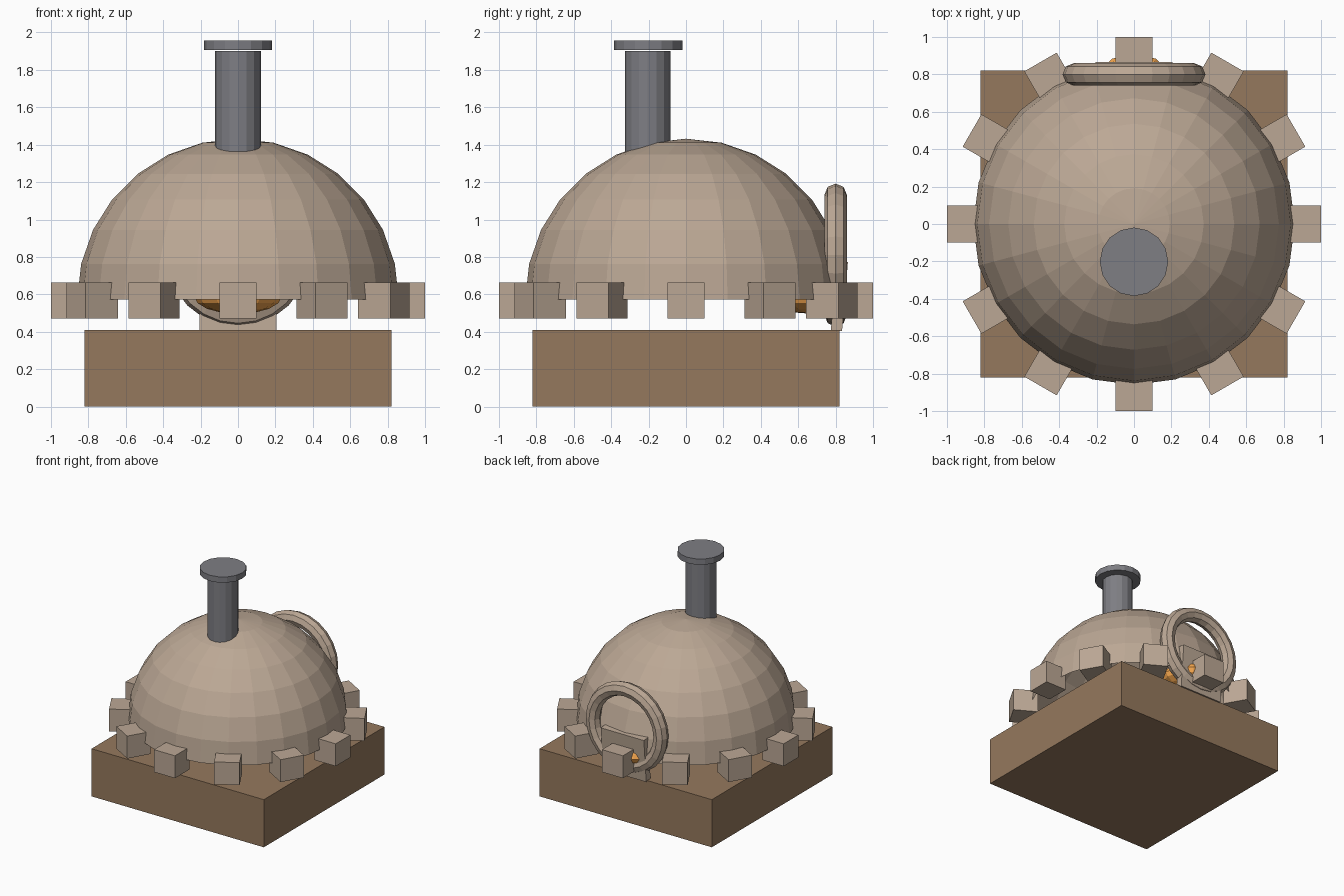
import bpy, bmesh, math

if "Cube" in bpy.data.objects:
    bpy.data.objects.remove(bpy.data.objects["Cube"])


def material(name, rgb):
    m = bpy.data.materials.new(name)
    m.diffuse_color = (*rgb, 1)
    m.use_nodes = True
    m.node_tree.nodes["Principled BSDF"].inputs["Base Color"].default_value = m.diffuse_color
    return m


STONE = material("stone", (0.50, 0.39, 0.30))
WOOD = material("brown_base", (0.30, 0.19, 0.11))
METAL = material("metal", (0.21, 0.21, 0.23))
FIRE = material("fire", (0.95, 0.40, 0.08))


def finish(name, mat):
    ob = bpy.context.object
    ob.name = name
    ob.data.materials.append(mat)
    return ob


def box(name, loc, size, mat, rot=(0, 0, 0)):
    bpy.ops.mesh.primitive_cube_add(size=1, location=loc, rotation=rot)
    ob = finish(name, mat)
    ob.scale = size
    return ob


def cylinder(name, radius, y, z0, z1, mat, sides=16):
    bpy.ops.mesh.primitive_cylinder_add(vertices=sides, radius=radius, depth=z1 - z0,
                                        location=(0, y, (z0 + z1) / 2))
    return finish(name, mat)


# Square base
box("base", (0, 0, 0.205), (1.64, 1.64, 0.41), WOOD)

# Open half-sphere dome
bpy.ops.mesh.primitive_uv_sphere_add(segments=24, ring_count=14, radius=0.86,
                                     location=(0, 0, 0.572))
dome = finish("dome", STONE)
bm = bmesh.new()
bm.from_mesh(dome.data)
bmesh.ops.delete(bm, geom=[v for v in bm.verts if v.co.z < -0.01], context='VERTS')
bm.to_mesh(dome.data)
bm.free()

# Ring of stone blocks around the dome
for i in range(12):
    a = i * math.tau / 12
    box(f"stone_block_{i + 1}", (0.9 * math.cos(a), 0.9 * math.sin(a), 0.567),
        (0.2, 0.2, 0.193), STONE, (0, 0, a))

# Round opening rim at the back
bpy.ops.mesh.primitive_torus_add(major_segments=24, minor_segments=8, major_radius=0.322,
                                 minor_radius=0.06, location=(0, 0.8, 0.81),
                                 rotation=(math.pi / 2, 0, 0))
finish("opening_rim", STONE)

# Slightly tilted door and the fire behind it
box("door", (0, 0.82, 0.59), (0.41, 0.06, 0.37), STONE, (-0.085, 0, 0))
bpy.ops.mesh.primitive_uv_sphere_add(segments=12, ring_count=8, radius=1, location=(0, 0.68, 0.59))
finish("fire", FIRE).scale = (0.235, 0.235, 0.095)

# Chimney and cap
cylinder("chimney", 0.122, -0.205, 1.3, 1.9, METAL)
cylinder("chimney_cap", 0.183, -0.202, 1.906, 1.956, METAL)
